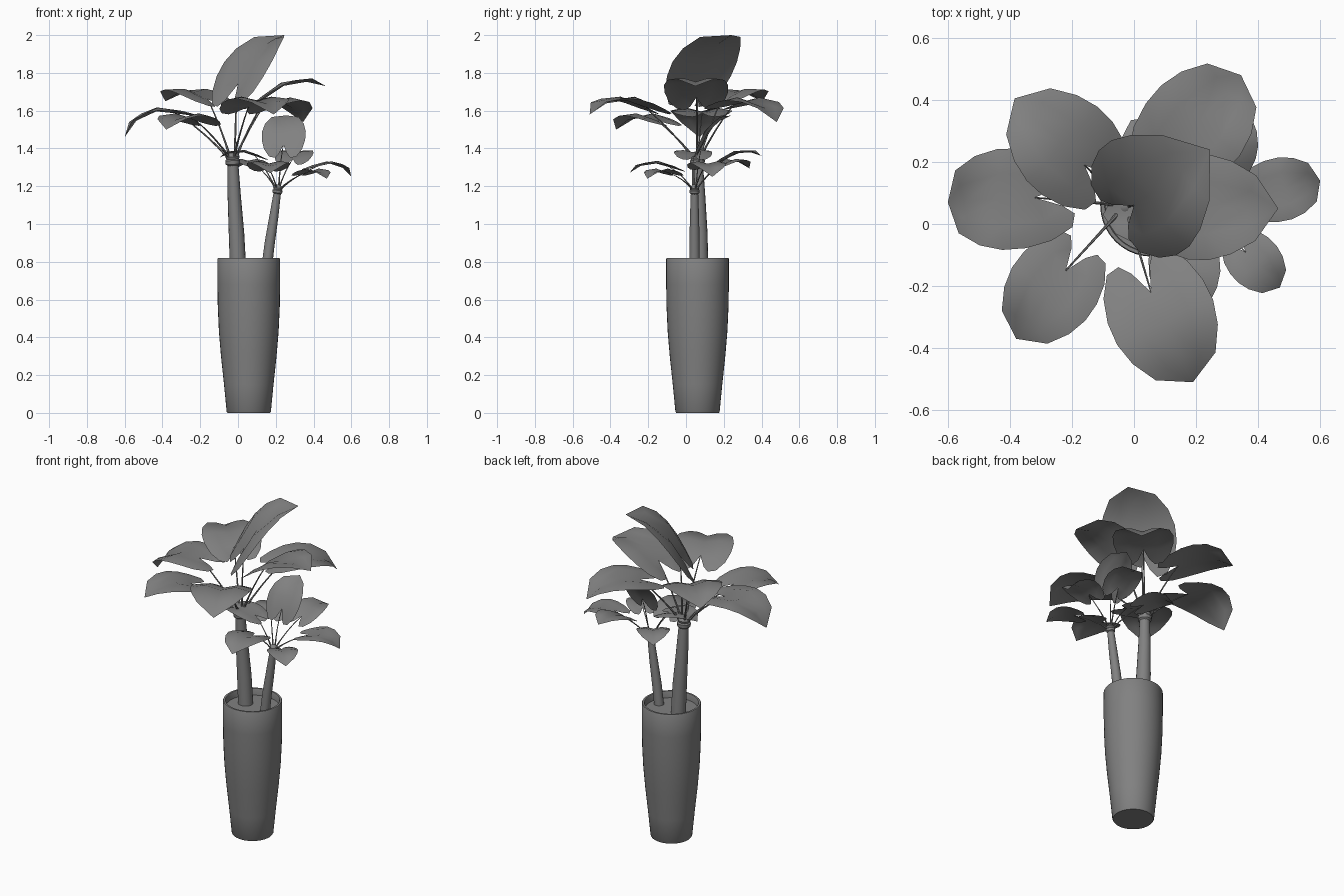
import bpy, bmesh, math
from mathutils import Vector as V

if "Cube" in bpy.data.objects:
    bpy.data.objects.remove(bpy.data.objects["Cube"])

GREY = bpy.data.materials.new("dark_grey")
GREY.diffuse_color = (.22, .22, .22, 1)
GREY.use_nodes = True
GREY.node_tree.nodes["Principled BSDF"].inputs["Base Color"].default_value = GREY.diffuse_color


def finish(name, bm, angle=40):
    me = bpy.data.meshes.new(name)
    bmesh.ops.recalc_face_normals(bm, faces=bm.faces)
    bm.to_mesh(me)
    bm.free()
    me.materials.append(GREY)
    ob = bpy.data.objects.new(name, me)
    bpy.context.collection.objects.link(ob)
    bpy.ops.object.select_all(action='DESELECT')
    ob.select_set(True)
    bpy.context.view_layer.objects.active = ob
    bpy.ops.object.shade_smooth_by_angle(angle=math.radians(angle))
    return ob


def tube(bm, pts, radii, n, upright=False, cap_top=True):
    """Rings of n sides along a path; upright keeps every ring level."""
    rings = []
    for i, p in enumerate(pts):
        d = V((0, 0, 1))
        if not upright:
            d = (pts[min(i + 1, len(pts) - 1)] - pts[max(i - 1, 0)]).normalized()
        a = d.cross(V((0, 1, 0))).normalized()
        b = d.cross(a)
        rings.append([bm.verts.new(p + radii[i] * (a * math.cos(t) + b * math.sin(t)))
                      for t in (2 * math.pi * k / n for k in range(n))])
    for r, s in zip(rings, rings[1:]):
        for k in range(n):
            bm.faces.new((r[k], r[(k + 1) % n], s[(k + 1) % n], s[k]))
    bm.faces.new(rings[0])
    if cap_top:
        bm.faces.new(rings[-1])


def bezier(a, b, c, t):
    return a * (1 - t) ** 2 + b * 2 * t * (1 - t) + c * t * t


# heart outline and inner points as (along, across) fractions of the midrib length
EDGE = [(-.25, .10), (-.36, .19), (-.33, .33), (-.13, .46),
        (.10, .525), (.32, .53), (.55, .47), (.78, .33)]
MID = [(-.06, .24), (.30, .27), (.74, .17)]


def leaf(name, base, tip, arch):
    P, T = V(base), V(tip)
    chord = T - P
    L = chord.length
    side = V((-chord.y, chord.x, 0)).normalized()
    n = chord.cross(side).normalized()
    C = (P + T) / 2 + n * arch * L
    bm = bmesh.new()

    def vert(u, v):
        p = bezier(P, C, T, u) if u >= 0 else P + (C - P) * 1.75 * u
        tan = ((C - P) * (1 - max(u, 0)) + (T - C) * max(u, 0)).normalized()
        up = tan.cross(side)
        # folded up along the midrib, drooping towards the edges
        return bm.verts.new(p + side * v * L + up * L * (.46 * abs(v) - .82 * v * v))

    c0, c1, c2, end = (vert(u, 0) for u in (0, .32, .70, 1))
    for s in (1, -1):
        e = [vert(u, s * v) for u, v in EDGE]
        m0, m1, m2 = (vert(u, s * v) for u, v in MID)
        for f in ((c0, e[0], m0), (e[0], e[1], m0), (e[1], e[2], m0), (e[2], e[3], m0),
                  (e[3], e[4], m0), (c0, m0, m1, c1), (m0, e[4], e[5], m1),
                  (c1, m1, m2, c2), (m1, e[5], e[6]), (m1, e[6], m2),
                  (m2, e[6], e[7]), (c2, m2, end), (m2, e[7], end)):
            bm.faces.new(f if s > 0 else f[::-1])
    finish(name, bm)


def plant(name, path, radii, crown_r, leaves):
    # trunk with a ringed crown on top
    pts = [V(p) for p in path]
    bm = bmesh.new()
    tube(bm, pts, radii, 16)
    finish(name + "_trunk", bm)
    top = pts[-1]
    axis = (pts[-1] - pts[-2]).normalized()
    bm = bmesh.new()
    prof = [(-1.0, .8), (-.7, 1.15), (-.1, 1.2), (.1, 1.0), (.5, 1.15), (.9, .9), (1.3, .4)]
    tube(bm, [top + axis * h * crown_r for h, _ in prof], [r * crown_r for _, r in prof], 12)
    finish(name + "_crown", bm)
    # leaf stalks and leaves
    for i, (base, tip, arch) in enumerate(leaves):
        P = V(base)
        out = V((P.x - top.x, P.y - top.y, 0)).normalized()
        a = top + out * crown_r * .4
        ctrl = (a + P) / 2 + V((0, 0, .02)) - out * .01
        bm = bmesh.new()
        tube(bm, [bezier(a, ctrl, P, t / 4) for t in range(5)],
             [crown_r * k for k in (.26, .16, .13, .11, .08)], 6)
        finish(f"{name}_stalk_{i}", bm)
        leaf(f"{name}_leaf_{i}", base, tip, arch)


# pot: turned profile with hollow rim
CX, CY = .057, .061
bm = bmesh.new()
prof = [(.113, 0), (.117, .006), (.131, .15), (.147, .30), (.158, .43), (.164, .56),
        (.166, .68), (.166, .815), (.163, .82), (.152, .82), (.149, .815), (.149, .76)]
tube(bm, [V((CX, CY, z)) for _, z in prof], [r for r, _ in prof], 40, True, False)
finish("pot", bm)

# soil disc
bm = bmesh.new()
bmesh.ops.create_circle(bm, cap_ends=True, segments=40, radius=.15)
bmesh.ops.translate(bm, verts=bm.verts, vec=(CX, CY, .78))
finish("soil", bm)

# tall plant
plant("tall", [(0, .075, .77), (-.008, .073, .95), (-.02, .067, 1.15), (-.028, .06, 1.34)],
      [.043, .041, .035, .028], .033, [
    ((-.32, .085, 1.585), (-.60, .07, 1.46), .42),
    ((-.16, .19, 1.66), (-.385, .405, 1.65), .30),
    ((-.22, -.15, 1.545), (-.38, -.37, 1.50), .32),
    ((.055, -.22, 1.62), (.19, -.51, 1.58), .34),
    ((.14, .25, 1.63), (.345, .48, 1.54), .36),
    ((.15, .055, 1.67), (.465, .05, 1.73), .31),
    ((0, .06, 1.74), (.245, .24, 2.0), .24)])

# short plant
plant("short", [(.152, .045, .77), (.168, .045, .9), (.19, .045, 1.04), (.21, .045, 1.18)],
      [.028, .027, .024, .019], .022, [
    ((.42, .10, 1.305), (.60, .14, 1.25), .40),
    ((.36, -.09, 1.27), (.47, -.205, 1.24), .33),
    ((.16, -.085, 1.30), (.17, -.30, 1.27), .32),
    ((.24, .085, 1.42), (.255, .24, 1.575), .25),
    ((.09, .04, 1.36), (-.10, .03, 1.35), .28),
    ((.29, .21, 1.345), (.32, .40, 1.36), .30),
    ((.09, .19, 1.315), (-.01, .335, 1.295), .33)])
